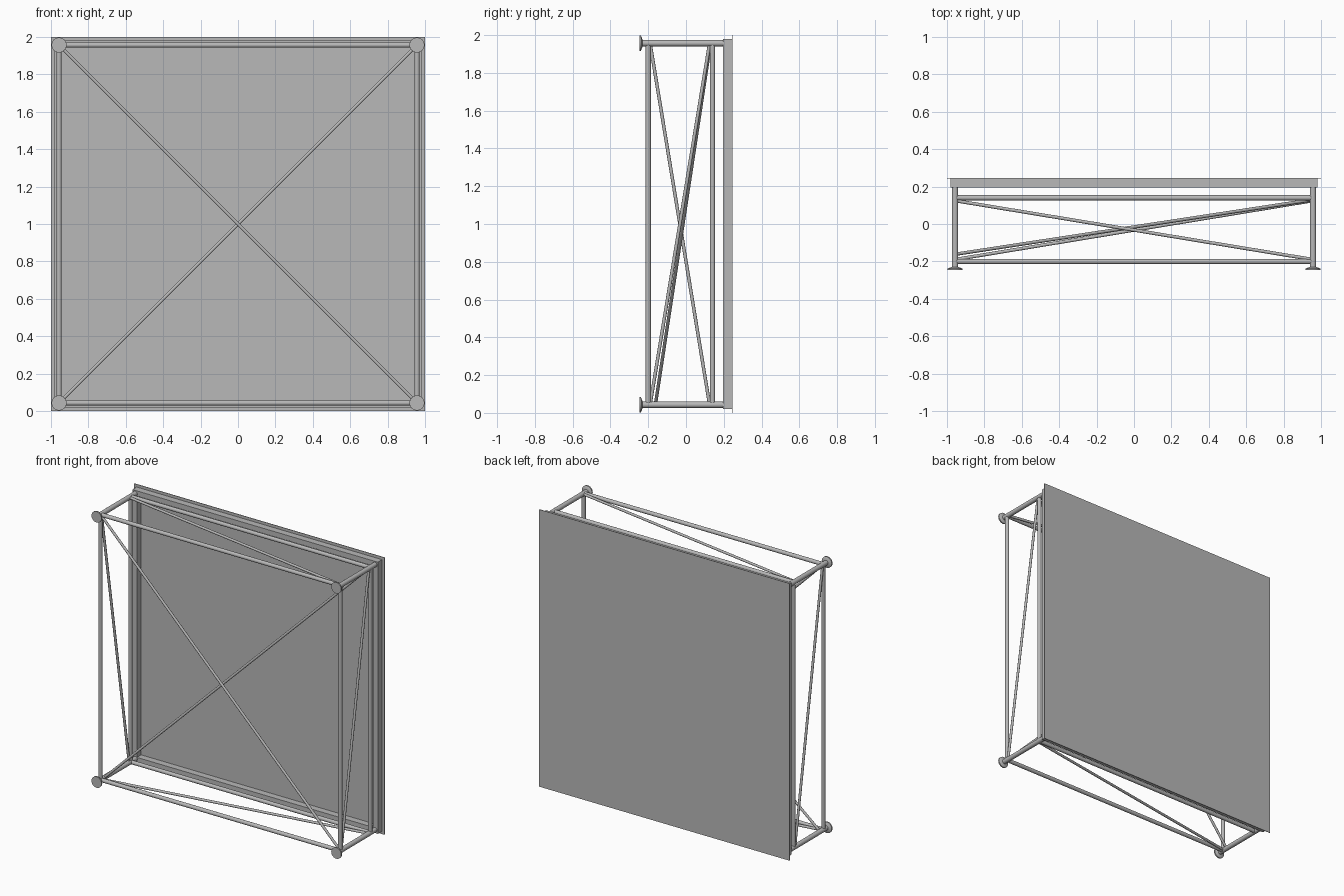
import bpy
import math
from mathutils import Vector

cube = bpy.data.objects.get("Cube")
if cube:
    bpy.data.objects.remove(cube, do_unlink=True)

# Single flat colour
grey = bpy.data.materials.new("plain_grey")
grey.use_nodes = True
colour = (0.48, 0.48, 0.48, 1)
grey.diffuse_color = colour
grey.node_tree.nodes["Principled BSDF"].inputs["Base Color"].default_value = colour


def finish(name, smooth):
    obj = bpy.context.object
    obj.name = name
    obj.data.materials.append(grey)
    if smooth:
        bpy.ops.object.shade_smooth_by_angle(angle=math.radians(40))
    return obj


def tube(name, start, end, radius, end_radius=None, sides=24):
    a, b = Vector(start), Vector(end)
    bpy.ops.mesh.primitive_cone_add(
        vertices=sides, radius1=radius, radius2=end_radius or radius,
        depth=(b - a).length, location=(a + b) / 2,
        rotation=(b - a).to_track_quat('Z', 'Y').to_euler())
    return finish(name, True)


def box(name, low, high):
    a, b = Vector(low), Vector(high)
    bpy.ops.mesh.primitive_cube_add(size=1, location=(a + b) / 2)
    bpy.context.object.scale = b - a
    bpy.ops.object.transform_apply(location=False, rotation=False, scale=True)
    return finish(name, False)


MID = 1.0            # height of the panel centre
LEG = 0.957          # leg offset from the centre
FRONT, BACK = -0.2, 0.14
PANEL = 0.243        # front surface of the panel
OUTER, INNER = 0.98, 0.943

# Thin panel
box("panel", (-1, PANEL, 0), (1, PANEL + 0.004, 2))

# Square border frame against the panel
for s, side in ((-1, "right"), (1, "left")):
    x1, x2 = sorted((s * OUTER, s * INNER))
    box(f"frame_{side}", (x1, 0.195, MID - OUTER), (x2, PANEL, MID + OUTER))
for s, side in ((-1, "bottom"), (1, "top")):
    z1, z2 = sorted((MID + s * OUTER, MID + s * INNER))
    box(f"frame_{side}", (-INNER, 0.195, z1), (INNER, PANEL, z2))

# Legs with round feet
for sx, side in ((-1, "right"), (1, "left")):
    for sz, level in ((-1, "bottom"), (1, "top")):
        x, z = sx * LEG, MID + sz * LEG
        tube(f"leg_{level}_{side}", (x, 0.2, z), (x, -0.235, z), 0.017)
        tube(f"foot_{level}_{side}", (x, -0.238, z), (x, -0.247, z), 0.04)
        tube(f"foot_collar_{level}_{side}", (x, -0.23, z), (x, -0.238, z),
             0.02, 0.037)

# Two square rings of rails joining the legs
for y, ring in ((FRONT, "front"), (BACK, "back")):
    for s, side, level in ((-1, "right", "bottom"), (1, "left", "top")):
        tube(f"rail_{ring}_{side}", (s * LEG, y, MID - LEG),
             (s * LEG, y, MID + LEG), 0.014)
        tube(f"rail_{ring}_{level}", (-LEG, y, MID + s * LEG),
             (LEG, y, MID + s * LEG), 0.014)

# Thin diagonal braces: one per open side, one across the front, one inside
LOW, HIGH = MID - LEG, MID + LEG
NEAR, FAR = FRONT + 0.01, BACK - 0.015
braces = {
    "brace_top": ((LEG, NEAR, HIGH), (-LEG, FAR, HIGH)),
    "brace_bottom": ((-LEG, NEAR, LOW), (LEG, FAR, LOW)),
    "brace_left": ((LEG, NEAR, LOW), (LEG, FAR, HIGH)),
    "brace_right": ((-LEG, NEAR, HIGH), (-LEG, FAR, LOW)),
    "brace_front": ((-LEG, FRONT, HIGH), (LEG, FRONT, LOW)),
    "brace_inner": ((-LEG, FRONT + 0.038, LOW), (LEG, FAR + 0.005, HIGH)),
}
for name, (start, end) in braces.items():
    tube(name, start, end, 0.009, sides=16)
